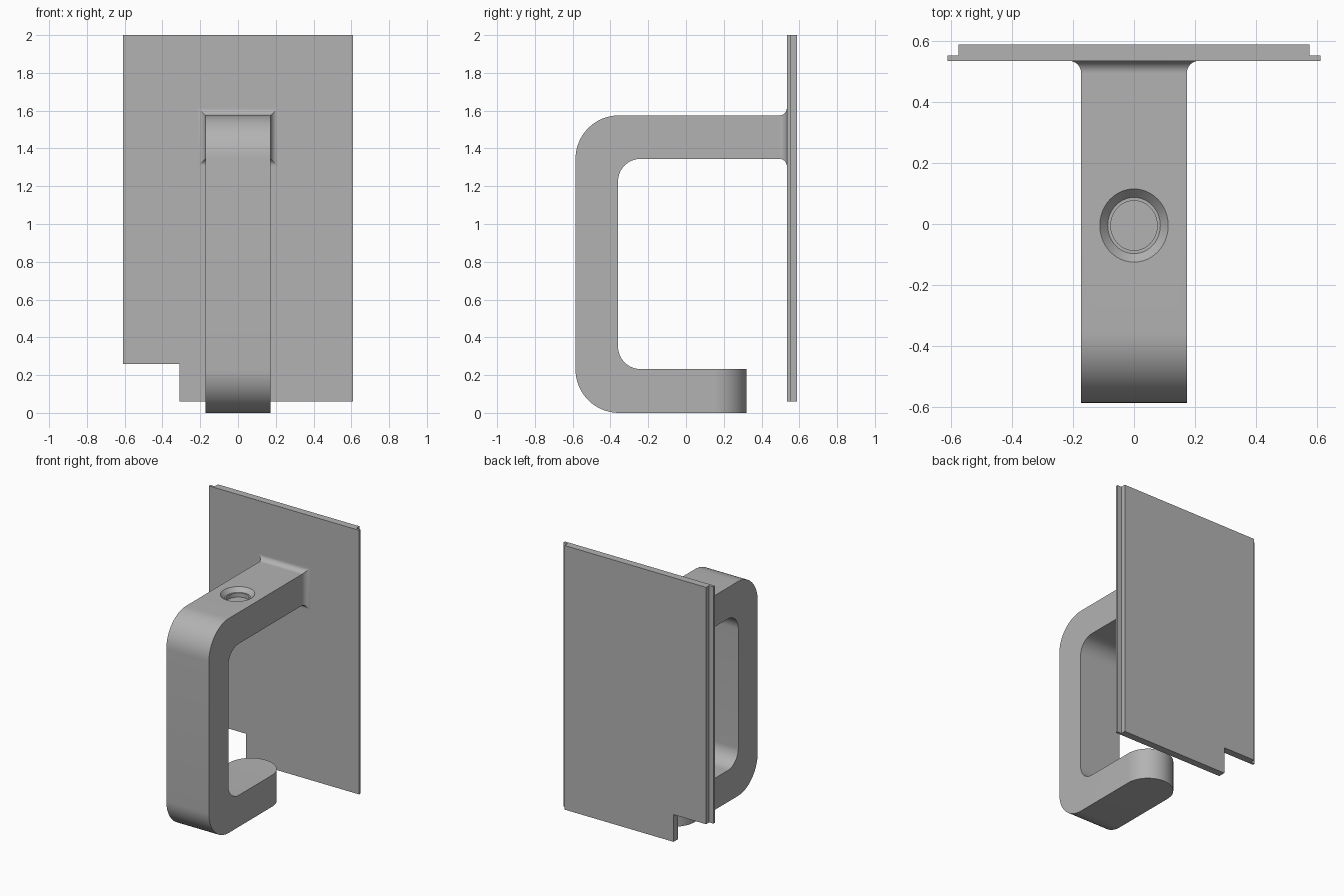
import bpy, bmesh
from math import sin, cos, pi, radians

cube = bpy.data.objects.get("Cube")
if cube:
    bpy.data.objects.remove(cube, do_unlink=True)

grey = bpy.data.materials.new("plain grey")
grey.use_nodes = True
grey.diffuse_color = (0.45, 0.45, 0.45, 1)
grey.node_tree.nodes["Principled BSDF"].inputs["Base Color"].default_value = (0.45, 0.45, 0.45, 1)


def arc(cx, cy, r, start, end, n=16):
    steps = [radians(start + (end - start) * i / n) for i in range(n + 1)]
    return [(cx + r * cos(a), cy + r * sin(a)) for a in steps]


def loft(name, rings, caps=(True, True)):
    """Skin a list of equally sized closed rings of 3D points."""
    bm = bmesh.new()
    loops = [[bm.verts.new(p) for p in ring] for ring in rings]
    for a, b in zip(loops, loops[1:]):
        for i in range(len(a)):
            j = (i + 1) % len(a)
            bm.faces.new((a[i], a[j], b[j], b[i]))
    if caps[0]:
        bm.faces.new(loops[0][::-1])
    if caps[1]:
        bm.faces.new(loops[-1])
    bmesh.ops.recalc_face_normals(bm, faces=bm.faces)
    mesh = bpy.data.meshes.new(name)
    bm.to_mesh(mesh)
    bm.free()
    obj = bpy.data.objects.new(name, mesh)
    bpy.context.collection.objects.link(obj)
    mesh.materials.append(grey)
    return obj


def activate(obj):
    bpy.ops.object.select_all(action="DESELECT")
    obj.select_set(True)
    bpy.context.view_layer.objects.active = obj


def cut(obj, cutter):
    cutter.hide_render = True
    mod = obj.modifiers.new("cut", "BOOLEAN")
    mod.operation = "DIFFERENCE"
    mod.solver = "EXACT"
    mod.object = cutter
    activate(obj)
    bpy.ops.object.modifier_apply(modifier=mod.name)
    bpy.data.objects.remove(cutter, do_unlink=True)


def smooth(obj):
    activate(obj)
    bpy.ops.object.shade_smooth_by_angle(angle=radians(25))


# Back plate: a wide thin front layer and a narrower rear layer, corner notched
def plate(name, half, y0, y1):
    outline = [(-half, 2), (half, 2), (half, 0.06), (-0.31, 0.06),
               (-0.31, 0.26), (-half, 0.26)]
    return loft(name, [[(x, y, z) for x, z in outline] for y in (y0, y1)])


plate("plate_front_layer", 0.61, 0.534, 0.552)
plate("plate_rear_layer", 0.575, 0.552, 0.588)

# Hook: C-shaped bar profile in the y-z plane, extruded across x
W, TOP, UNDER, LOW = 0.173, 1.575, 1.345, 0.232
FILLET, WALL, TIP = 0.04, 0.534, 0.32
NECK = WALL - FILLET
profile = ([(NECK, TOP)] + arc(-0.355, TOP - 0.23, 0.23, 90, 180)
           + arc(-0.355, 0.23, 0.23, 180, 270)
           + [(TIP, 0), (TIP, LOW)]
           + arc(-0.24, LOW + 0.12, 0.12, 270, 180)
           + arc(-0.24, UNDER - 0.12, 0.12, 180, 90)
           + [(NECK, UNDER)])
hook = loft("hook", [[(x, y, z) for y, z in profile] for x in (-W, W)])

# Round the free end of the lower arm
tip = arc(0, TIP - W, W, 0, 180, 32)
tip = [(0.3, TIP - W)] + tip + [(-0.3, TIP - W), (-0.3, 0.4), (0.3, 0.4)]
cut(hook, loft("tip_cutter", [[(x, y, z) for x, y in tip] for z in (-0.1, 0.4)]))

# Countersunk recess in the upper arm
recess = [(0.117, 0.01), (0.112, 0), (0.086, -0.03), (0.076, -0.03), (0.076, -0.06)]
cut(hook, loft("recess_cutter", [
    [(x, y * 1.07 - 0.005, TOP + z) for x, y in arc(0, 0, r, 0, 360 - 7.5, 47)]
    for r, z in recess]))
smooth(hook)

# Flared joint where the upper arm meets the plate
rings = []
for i in range(13):
    a = pi / 2 * i / 12
    g, y = FILLET * (1 - cos(a)), NECK + FILLET * sin(a)
    rings.append([(-W - g, y, UNDER - g), (W + g, y, UNDER - g),
                  (W + g, y, TOP + g), (-W - g, y, TOP + g)])
smooth(loft("joint_fillet", rings, caps=(False, False)))
